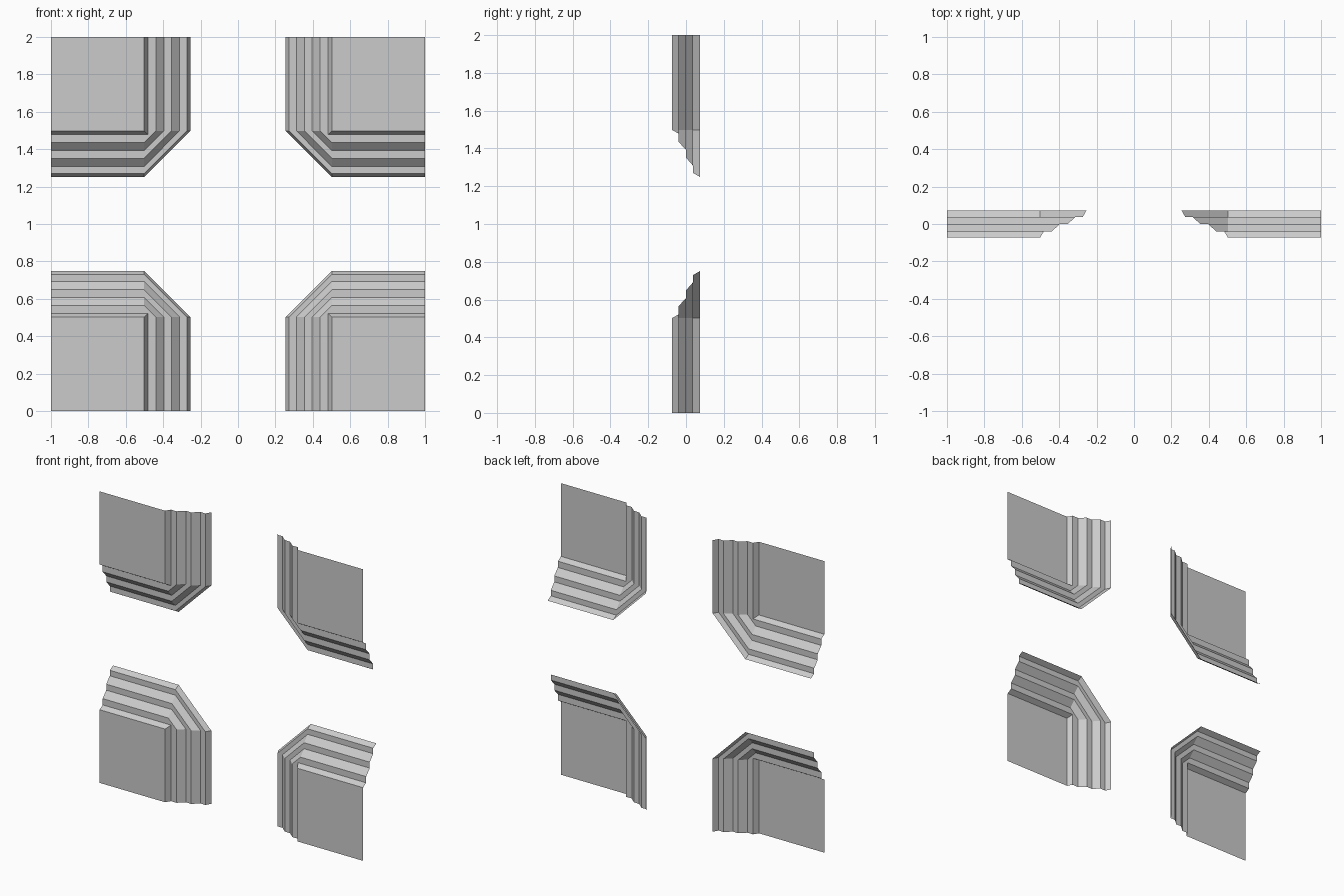
import bpy, bmesh

if "Cube" in bpy.data.objects:
    bpy.data.objects.remove(bpy.data.objects["Cube"])

# Stepped moulding profile: (distance outward from the panel edge, depth y)
PROFILE = [(0, -0.073), (0.02, -0.039), (0.063, -0.039), (0.106, 0.0),
           (0.147, 0.0), (0.19, 0.038), (0.228, 0.038), (0.248, 0.073)]
C = 0.502   # panel edge


def ring(d, y):
    # one line of the moulding around the corner, chamfered except near the panel
    s = d if d <= 0.02 else 0
    return [(-1, y, C + d), (-C + s, y, C + d), (-C + d, y, C + s), (-C + d, y, 0)]


bm = bmesh.new()
rings = [[bm.verts.new((x, y, z - 1)) for x, y, z in ring(d, y)] for d, y in PROFILE]

# flat panel
first = rings[0]
corner = bm.verts.new((-1, PROFILE[0][1], -1))
bm.faces.new((corner, first[3], first[2], first[1], first[0]))

# moulding bands
for a, b in zip(rings, rings[1:]):
    for i in range(3):
        bm.faces.new((a[i], a[i + 1], b[i + 1], b[i]))

# collapse the sharp inner corners
bmesh.ops.remove_doubles(bm, verts=bm.verts[:], dist=1e-4)
bmesh.ops.recalc_face_normals(bm, faces=bm.faces[:])
bm.faces.ensure_lookup_table()
bm.normal_update()
if max(bm.faces, key=lambda f: f.calc_area()).normal.y > 0:
    bmesh.ops.reverse_faces(bm, faces=bm.faces[:])

mesh = bpy.data.meshes.new("corner_panels")
bm.to_mesh(mesh)
bm.free()
panels = bpy.data.objects.new("corner_panels", mesh)
panels.location.z = 1
bpy.context.collection.objects.link(panels)

# four corners by mirroring left-right and top-bottom
mir = panels.modifiers.new("mirror", 'MIRROR')
mir.use_axis = (True, False, True)
mir.use_mirror_merge = False
